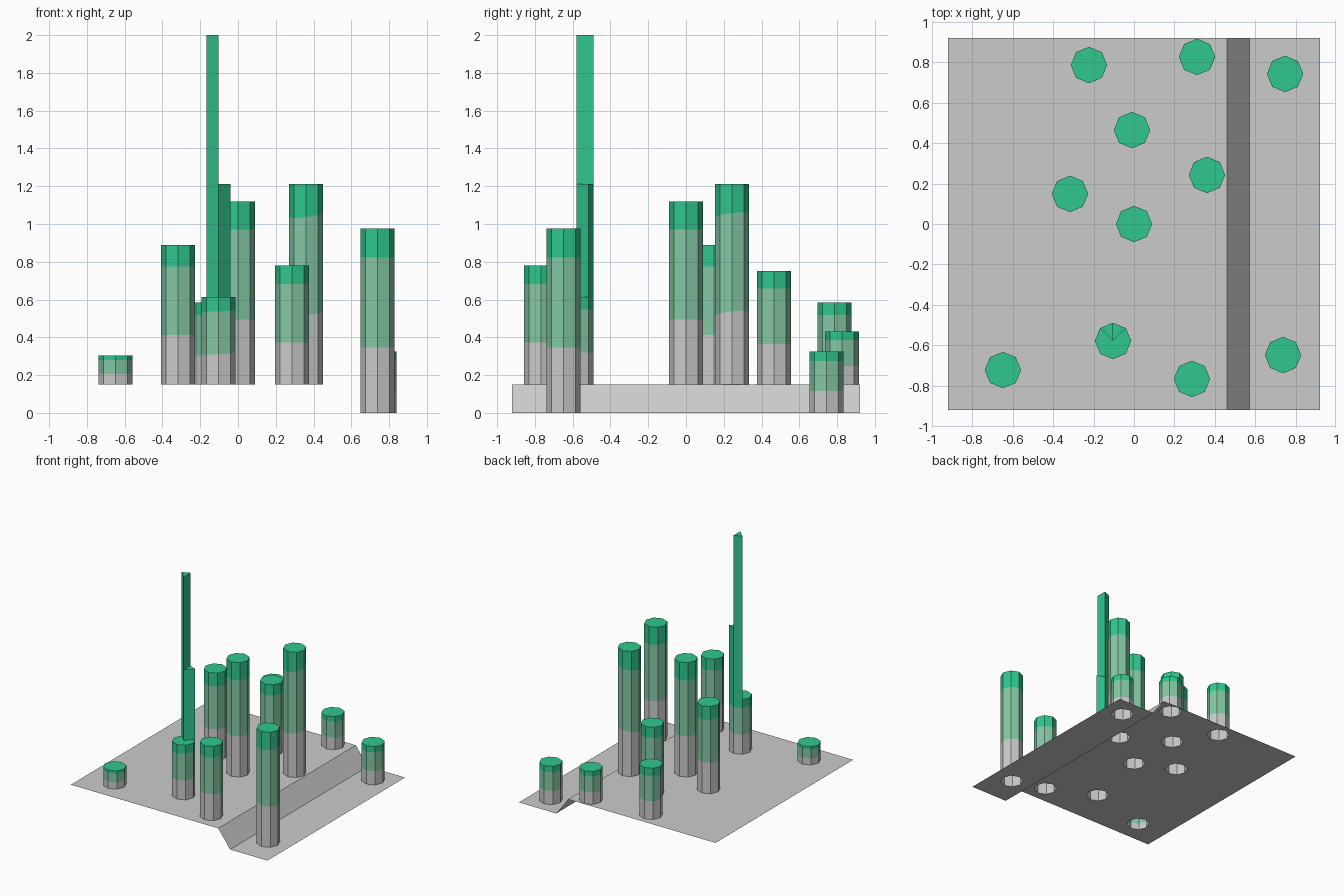
import bpy, bmesh, math

if "Cube" in bpy.data.objects:
    bpy.data.objects.remove(bpy.data.objects["Cube"])

R, TOP = 0.09, 0.15          # column radius, upper terrace height
HALF, STEP_A, STEP_B = 0.922, 0.46, 0.572


def material(name, rgb):
    m = bpy.data.materials.new(name)
    m.diffuse_color = (*rgb, 1)
    m.use_nodes = True
    m.node_tree.nodes["Principled BSDF"].inputs["Base Color"].default_value = m.diffuse_color
    return m


GREY = material("stone grey", (0.59, 0.60, 0.59))
PALE = material("pale green", (0.235, 0.58, 0.375))
GREEN = material("bright green", (0.03, 0.58, 0.27))


def finish(name, bm, mats):
    me = bpy.data.meshes.new(name)
    bm.to_mesh(me)
    bm.free()
    for m in mats:
        me.materials.append(m)
    ob = bpy.data.objects.new(name, me)
    bpy.context.collection.objects.link(ob)
    return ob


def octagon(cx, cy):
    return [(cx + R * math.cos(i * math.pi / 4), cy + R * math.sin(i * math.pi / 4))
            for i in range(8)]


# x, y, top height, tilt of the colour bands
COLUMNS = [
    (-0.223, 0.787, 0.585, 0), (0.312, 0.827, 0.43, 0), (0.748, 0.743, 0.325, 0),
    (-0.01, 0.465, 0.752, 0), (-0.317, 0.149, 0.89, 0), (0.361, 0.243, 1.212, 0.12),
    (0, 0, 1.12, 0), (-0.104, -0.579, 0.613, 0.05), (-0.649, -0.723, 0.305, 0),
    (0.287, -0.767, 0.78, 0), (0.738, -0.649, 0.975, 0),
]
SPIRE = 7                    # index of the column that carries the wedges


def base_z(x):
    return TOP if x < STEP_A else 0.0


# Terraced ground: two flat sheets with octagonal holes, joined by a slope
bm = bmesh.new()
line_a = [bm.verts.new((STEP_A, s * HALF, TOP)) for s in (-1, 1)]
line_b = [bm.verts.new((STEP_B, s * HALF, 0)) for s in (-1, 1)]
edge_a = bm.edges.new(line_a)
edge_b = bm.edges.new(line_b)
for shared, verts, outer_x, z in ((edge_a, line_a, -HALF, TOP), (edge_b, line_b, HALF, 0.0)):
    o = [bm.verts.new((outer_x, s * HALF, z)) for s in (-1, 1)]
    edges = [shared, bm.edges.new(o)] + [bm.edges.new((o[i], verts[i])) for i in (0, 1)]
    for cx, cy, h, t in COLUMNS:
        if base_z(cx) == z:
            ring = [bm.verts.new((x, y, z)) for x, y in octagon(cx, cy)]
            edges += [bm.edges.new((ring[i], ring[(i + 1) % 8])) for i in range(8)]
    bmesh.ops.triangle_fill(bm, edges=edges, use_beauty=True, normal=(0, 0, 1))
bm.faces.new((line_a[0], line_b[0], line_b[1], line_a[1]))
bm.normal_update()
for f in list(bm.faces):
    if f.normal.z < 0:
        f.normal_flip()
finish("terraced_ground", bm, [GREY])

# Octagonal columns, open below, in three colour bands
for n, (cx, cy, top, tilt) in enumerate(COLUMNS):
    bm = bmesh.new()
    b = base_z(cx)
    rings = []
    for k, frac in enumerate((0, 0.355, 0.845, 1)):
        slant = tilt if k in (1, 2) else 0
        rings.append([bm.verts.new((x, y, b + frac * (top - b) + slant * (x - cx + y - cy)))
                      for x, y in octagon(cx, cy)])
    for k in range(3):
        for i in range(8):
            j = (i + 1) % 8
            f = bm.faces.new((rings[k][i], rings[k][j], rings[k + 1][j], rings[k + 1][i]))
            f.material_index = k
    if n == SPIRE:           # leave the cap open under the two wedges
        c = bm.verts.new((cx, cy, top))
        cap = bm.faces.new([c] + [rings[3][i % 8] for i in range(3, 10)])
    else:
        cap = bm.faces.new(rings[3])
    cap.material_index = 2
    finish("spire_column" if n == SPIRE else f"column_{n + 1}", bm, [GREY, PALE, GREEN])

# Two triangular wedges rising from the spire column
cx, cy, low, _ = COLUMNS[SPIRE]
ring = octagon(cx, cy)
centre, right, back, left = (cx, cy), ring[1], ring[2], ring[3]


def wedge(name, corners, top, inner_low):
    """Prism on corners (centre, a, b); walls start low except inner_low[i]."""
    bm = bmesh.new()
    for i in range(3):
        p, q = corners[i], corners[(i + 1) % 3]
        z = inner_low[i]
        if z < top:
            bm.faces.new([bm.verts.new(v) for v in
                          ((*p, z), (*q, z), (*q, top), (*p, top))])
    bm.faces.new([bm.verts.new((*p, top)) for p in corners])
    bmesh.ops.remove_doubles(bm, verts=bm.verts, dist=1e-5)
    finish(name, bm, [GREEN])


wedge("tall_wedge", (centre, back, left), 2.0, (1.212, low, low))
wedge("short_wedge", (centre, right, back), 1.212, (low, low, 1.212))
